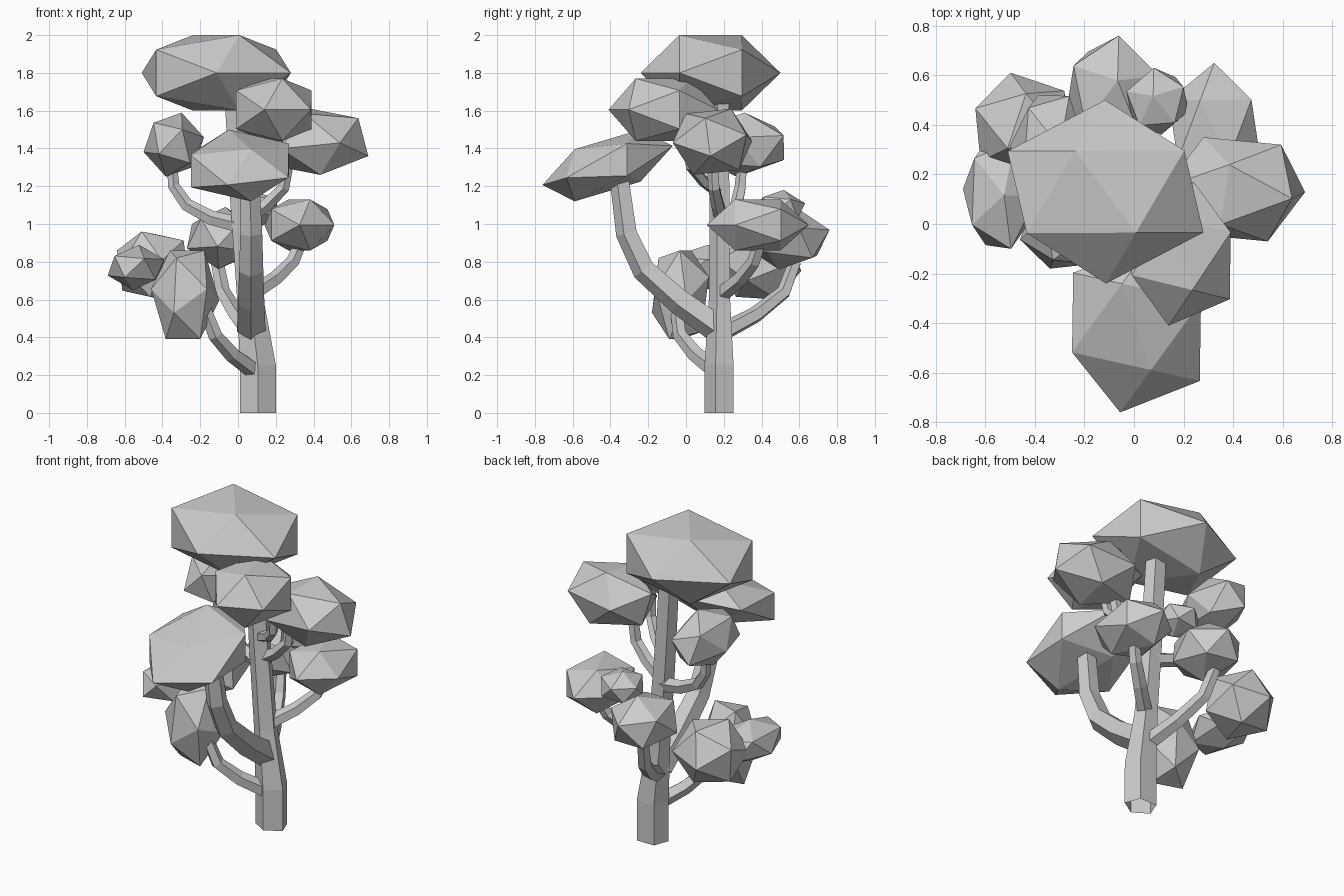
import bpy, bmesh
from math import sin, cos, pi, radians
from mathutils import Vector, Euler

if "Cube" in bpy.data.objects:
    bpy.data.objects.remove(bpy.data.objects["Cube"])

Z = Vector((0, 0, 1))


def finish(name, bm):
    bmesh.ops.recalc_face_normals(bm, faces=bm.faces[:])
    me = bpy.data.meshes.new(name)
    bm.to_mesh(me)
    bm.free()
    ob = bpy.data.objects.new(name, me)
    bpy.context.collection.objects.link(ob)
    return ob


def tube(name, pts, radii, flat=1.0, n=5):
    """Tapered, open-ended five-sided limb swept along a path."""
    pts = [Vector(p) for p in pts]
    bm = bmesh.new()
    rings = []
    for i, p in enumerate(pts):
        t = pts[min(i + 1, len(pts) - 1)] - pts[max(i - 1, 0)]
        q = Z.rotation_difference(t.normalized())
        r = radii[0] + (radii[1] - radii[0]) * i / (len(pts) - 1) if len(radii) == 2 else radii[i]
        rings.append([bm.verts.new(p + q @ Vector((r * sin(2 * pi * k / n), -r * flat * cos(2 * pi * k / n), 0)))
                      for k in range(n)])
    for a, b in zip(rings, rings[1:]):
        for k in range(n):
            bm.faces.new((a[k], a[(k + 1) % n], b[(k + 1) % n], b[k]))
    return finish(name, bm)


def leaves(name, lo, hi, rot, lean=0):
    """Rotated (and optionally sheared) icosahedron stretched to fill the box lo..hi."""
    g = (1 + 5 ** 0.5) / 2
    m = Euler([radians(a) for a in rot]).to_matrix()
    pts = []
    for s in (-1, 1):
        for t in (-g, g):
            pts += [m @ Vector(v) for v in ((0, s, t), (s, t, 0), (t, 0, s))]
    for p in pts:
        p.z += lean * p.y
    bm = bmesh.new()
    mn = [min(p[i] for p in pts) for i in range(3)]
    mx = [max(p[i] for p in pts) for i in range(3)]
    for p in pts:
        bm.verts.new([lo[i] + (p[i] - mn[i]) / (mx[i] - mn[i]) * (hi[i] - lo[i]) for i in range(3)])
    bmesh.ops.convex_hull(bm, input=bm.verts[:])
    return finish(name, bm)


# Trunk
tube("trunk", [(.105, .183, 0), (.105, .183, .25), (.065, .183, .6), (.025, .183, 1.1), (-.01, .183, 1.66)],
     [.1, .1, .073, .068, .063], flat=.85)

# Branches
tube("front_branch", [(.07, .17, .45), (.07, -.03, .59), (.07, -.22, .76), (.07, -.31, .95), (.06, -.35, 1.25)], [.08, .055])
tube("low_front_branch", [(.08, .15, .23), (-.03, .05, .31), (-.12, -.03, .41), (-.18, -.05, .56)], [.048, .035])
tube("back_branch", [(.06, .2, .43), (-.01, .37, .52), (-.08, .52, .64), (-.11, .58, .8)], [.05, .035])
tube("right_branch", [(.08, .19, .63), (.2, .29, .71), (.29, .36, .8), (.34, .4, .92)], [.045, .033])
tube("upper_left_branch", [(.02, .19, .99), (-.14, .23, 1.03), (-.27, .27, 1.1), (-.34, .29, 1.2), (-.35, .3, 1.32)], [.045, .028])
tube("upper_right_branch", [(.03, .19, 1.02), (.15, .17, 1.1), (.24, .15, 1.19), (.28, .14, 1.4)], [.04, .03])
tube("upper_front_branch", [(.04, .17, 1.17), (.14, .1, 1.22), (.22, .03, 1.3), (.24, 0, 1.5)], [.035, .028])

# Leaf clumps: box corners, rotation and optional lean
clumps = {
    "crown": ((-.51, -.24, 1.6), (.28, .5, 2.0), (0, 0, 32)),
    "front": ((-.25, -.76, 1.12), (.27, -.07, 1.5), (0, 0, 20), .65),
    "upper_front": ((-.01, -.41, 1.44), (.39, .17, 1.77), (0, 0, 20)),
    "upper_right": ((.13, -.07, 1.26), (.69, .35, 1.61), (15, 20, 60)),
    "upper_left": ((-.5, .06, 1.25), (-.18, .52, 1.59), (30, 15, 10)),
    "right": ((.14, .11, .86), (.51, .65, 1.13), (0, 0, 32)),
    "small_back": ((-.03, .36, .98), (.22, .63, 1.18), (20, 0, 40)),
    "back": ((-.27, .31, .76), (.1, .76, 1.09), (25, 10, 30)),
    "back_left": ((-.64, .18, .6), (-.26, .61, .96), (10, 30, 45)),
    "left": ((-.69, -.1, .65), (-.39, .35, .89), (35, 5, 15)),
    "low_front": ((-.46, -.18, .39), (-.1, .12, .86), (0, 12, 70)),
}
for part, shape in clumps.items():
    leaves(part + "_leaves", *shape)
